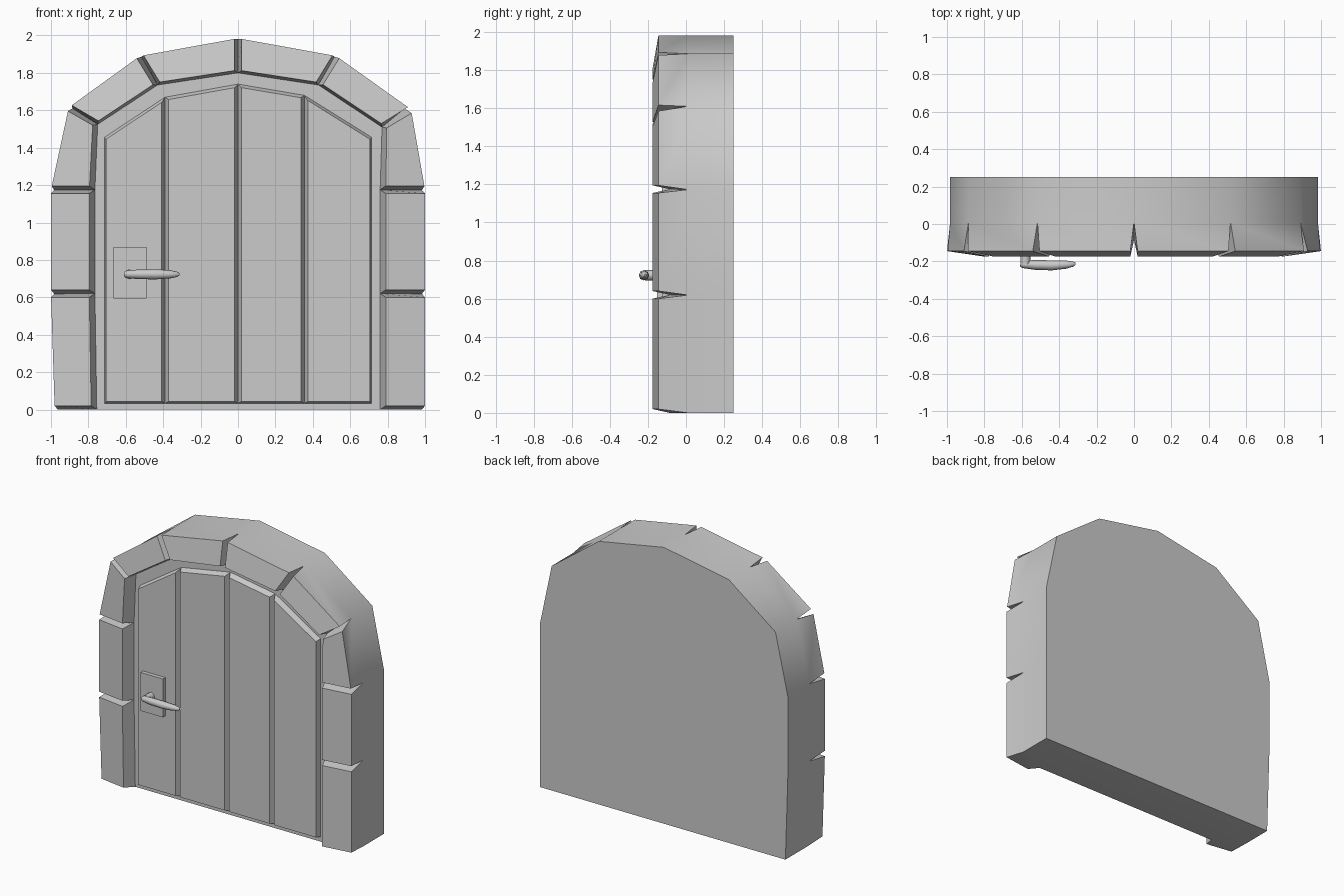
import bpy, bmesh
from mathutils import Vector

if "Cube" in bpy.data.objects:
    bpy.data.objects.remove(bpy.data.objects["Cube"])

# Mortar seams of the stone surround, left foot to right foot (x, z)
OUTER = [(-.98, 0), (-1, .62), (-1, 1.175), (-.905, 1.615), (-.525, 1.89), (0, 1.985),
         (.525, 1.89), (.925, 1.605), (1, 1.175), (1, .62), (1, 0)]
INNER = [(-.755, 0), (-.765, .62), (-.765, 1.175), (-.75, 1.525), (-.43, 1.735), (0, 1.80),
         (.43, 1.735), (.77, 1.51), (.76, 1.175), (.76, .62), (.76, 0)]
SEAM_Y, SILL_Y, DOOR_Y, BACK_Y = 0.01, -.085, -.125, .25
GAP = .02


def make_object(name, bm, smooth=None):
    bmesh.ops.remove_doubles(bm, verts=bm.verts, dist=1e-4)
    bmesh.ops.recalc_face_normals(bm, faces=bm.faces)
    mesh = bpy.data.meshes.new(name)
    bm.to_mesh(mesh)
    bm.free()
    ob = bpy.data.objects.new(name, mesh)
    bpy.context.collection.objects.link(ob)
    if smooth:
        bpy.ops.object.select_all(action='DESELECT')
        ob.select_set(True)
        bpy.context.view_layer.objects.active = ob
        bpy.ops.object.shade_smooth_by_angle(angle=smooth)
    return ob


def face(bm, pts):
    return bm.faces.new([bm.verts.new(p) for p in pts])


def at(p, y):
    return Vector((p[0], y, p[1]))


def loft(bm, base, front):
    n = len(base)
    for i in range(n):
        j = (i + 1) % n
        face(bm, [base[i], base[j], front[j], front[i]])
    face(bm, front)


# Stone arch: solid wall behind, tapered stones in front, recessed doorway
bm = bmesh.new()
body = [(x * .983, z * .998) for x, z in OUTER]
body[3], body[7] = (-.885, 1.61), (.89, 1.61)
wall_back = [at(p, BACK_Y) for p in body]
wall_front = [at(p, SEAM_Y) for p in body]
sill = [at(p, SILL_Y) for p in INNER]
face(bm, wall_back)
for i in range(len(body) - 1):
    face(bm, [wall_back[i], wall_back[i + 1], wall_front[i + 1], wall_front[i]])
face(bm, [wall_back[0], wall_front[0], sill[0], sill[-1], wall_front[-1], wall_back[-1]])
face(bm, sill)
for i in range(len(body) - 1):
    o1, o2 = at(OUTER[i], -.145), at(OUTER[i + 1], -.145)
    i1, i2 = at(INNER[i], -.175), at(INNER[i + 1], -.175)
    push = .03 if i in (0, 1, 2, 7, 8, 9) else .015
    for v, o in ((i1, o1), (i2, o2)):
        d = o - v
        d.y = 0
        v += d.normalized() * push
    do, di = (o2 - o1).normalized() * GAP, (i2 - i1).normalized() * GAP
    front = [o1 + do, o2 - do, i2 - di, i1 + di]
    loft(bm, [wall_front[i], wall_front[i + 1], sill[i + 1], sill[i]], front)
make_object("stone_arch", bm, .82)

# Door planks with bevelled edges and an arched top
TOPS = [(-.715, 1.455), (-.39, 1.67), (0, 1.74), (.355, 1.68), (.715, 1.455)]
bm = bmesh.new()
for (xa, za), (xb, zb) in zip(TOPS, TOPS[1:]):
    ia = .01 if xa < -.7 else .018
    ib = .01 if xb > .7 else .018
    slope = (zb - za) / (xb - xa)
    base = [(xa, .033), (xb, .033), (xb, zb), (xa, za)]
    front = [(xa + ia, .043), (xb - ib, .043),
             (xb - ib, zb - ib * slope - .016), (xa + ia, za + ia * slope - .016)]
    loft(bm, [at(p, SILL_Y) for p in base], [at(p, DOOR_Y) for p in front])
make_object("door_planks", bm)

# Handle plate
bpy.ops.mesh.primitive_cube_add(size=1, location=(-.577, -.135, .732))
plate = bpy.context.object
plate.name = "handle_plate"
plate.scale = (.176, .036, .275)


# Lever handle: straight stem and tapered grip, each a round rod
def rod(name, path):
    curve = bpy.data.curves.new(name, 'CURVE')
    curve.dimensions = '3D'
    curve.bevel_depth = .027
    curve.bevel_resolution = 2
    curve.use_fill_caps = True
    spline = curve.splines.new('POLY')
    spline.points.add(len(path) - 1)
    for pt, (x, y, r) in zip(spline.points, path):
        pt.co = (x, y, .723, 1)
        pt.radius = r
    ob = bpy.data.objects.new(name, curve)
    bpy.context.collection.objects.link(ob)
    bpy.ops.object.select_all(action='DESELECT')
    ob.select_set(True)
    bpy.context.view_layer.objects.active = ob
    bpy.ops.object.convert(target='MESH')
    bpy.ops.object.shade_smooth_by_angle(angle=.8)


rod("handle_stem", [(-.581, -.145, 1), (-.581, -.215, 1)])
rod("handle_grip", [(-.608, -.214, .5), (-.595, -.215, .75), (-.53, -.219, .95),
                    (-.44, -.221, 1), (-.36, -.217, .8), (-.325, -.214, .5),
                    (-.312, -.213, .2)])
